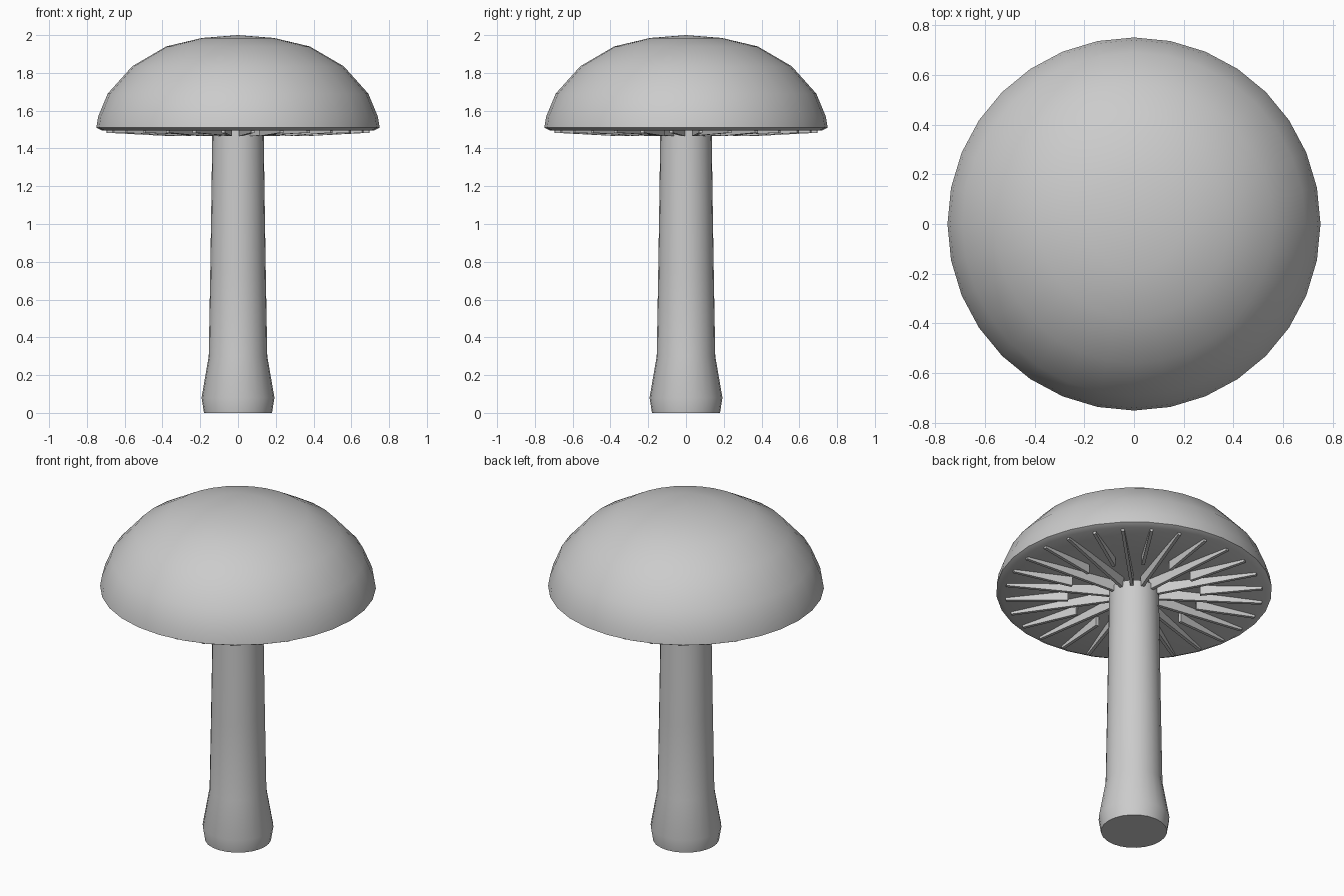
import bpy, bmesh, math
from mathutils import Matrix

if "Cube" in bpy.data.objects:
    bpy.data.objects.remove(bpy.data.objects["Cube"])


def finish(bm, name, smooth=True):
    bmesh.ops.remove_doubles(bm, verts=bm.verts, dist=1e-5)
    bmesh.ops.recalc_face_normals(bm, faces=bm.faces)
    mesh = bpy.data.meshes.new(name)
    bm.to_mesh(mesh)
    bm.free()
    obj = bpy.data.objects.new(name, mesh)
    bpy.context.collection.objects.link(obj)
    if smooth:
        bpy.ops.object.select_all(action='DESELECT')
        obj.select_set(True)
        bpy.context.view_layer.objects.active = obj
        bpy.ops.object.shade_smooth_by_angle(angle=math.radians(40))
    return obj


def lathe(name, profile, sides):
    """Revolve an (r, z) profile about the z axis."""
    bm = bmesh.new()
    verts = [bm.verts.new((r, 0, z)) for r, z in profile]
    edges = [bm.edges.new(pair) for pair in zip(verts, verts[1:])]
    bmesh.ops.spin(bm, geom=verts + edges, cent=(0, 0, 0), axis=(0, 0, 1),
                   angle=math.tau, steps=sides, use_merge=True)
    return finish(bm, name)


# Domed cap with a thin rim and shallow hollow underside
lathe("cap", [(0, 2.0), (0.19, 1.985), (0.38, 1.94), (0.56, 1.835),
              (0.69, 1.69), (0.74, 1.57), (0.75, 1.51), (0.72, 1.495),
              (0.36, 1.52), (0, 1.535)], 32)

# Stem with a swollen foot
lathe("stem", [(0, 0), (0.18, 0), (0.193, 0.08), (0.155, 0.3),
               (0.147, 0.75), (0.14, 1.2), (0.136, 1.5), (0, 1.5)], 24)

# Radial gills, alternating short and long, deeper toward the stem
GILLS = 28
HALF = 0.009
bm = bmesh.new()
for i in range(GILLS):
    inner = 0.12 if i % 2 else 0.36
    turn = Matrix.Rotation((i + 0.5) * math.tau / GILLS, 4, 'Z')
    side = [(inner, 1.465), (0.70, 1.483), (0.70, 1.50), (inner, 1.53)]
    a, b = [[bm.verts.new(turn @ Matrix.Translation((r, y, z)).to_translation())
             for r, z in side] for y in (-HALF, HALF)]
    bm.faces.new(a)
    bm.faces.new(b[::-1])
    for k in range(4):
        n = (k + 1) % 4
        bm.faces.new((a[k], b[k], b[n], a[n]))
finish(bm, "gills", smooth=False)
